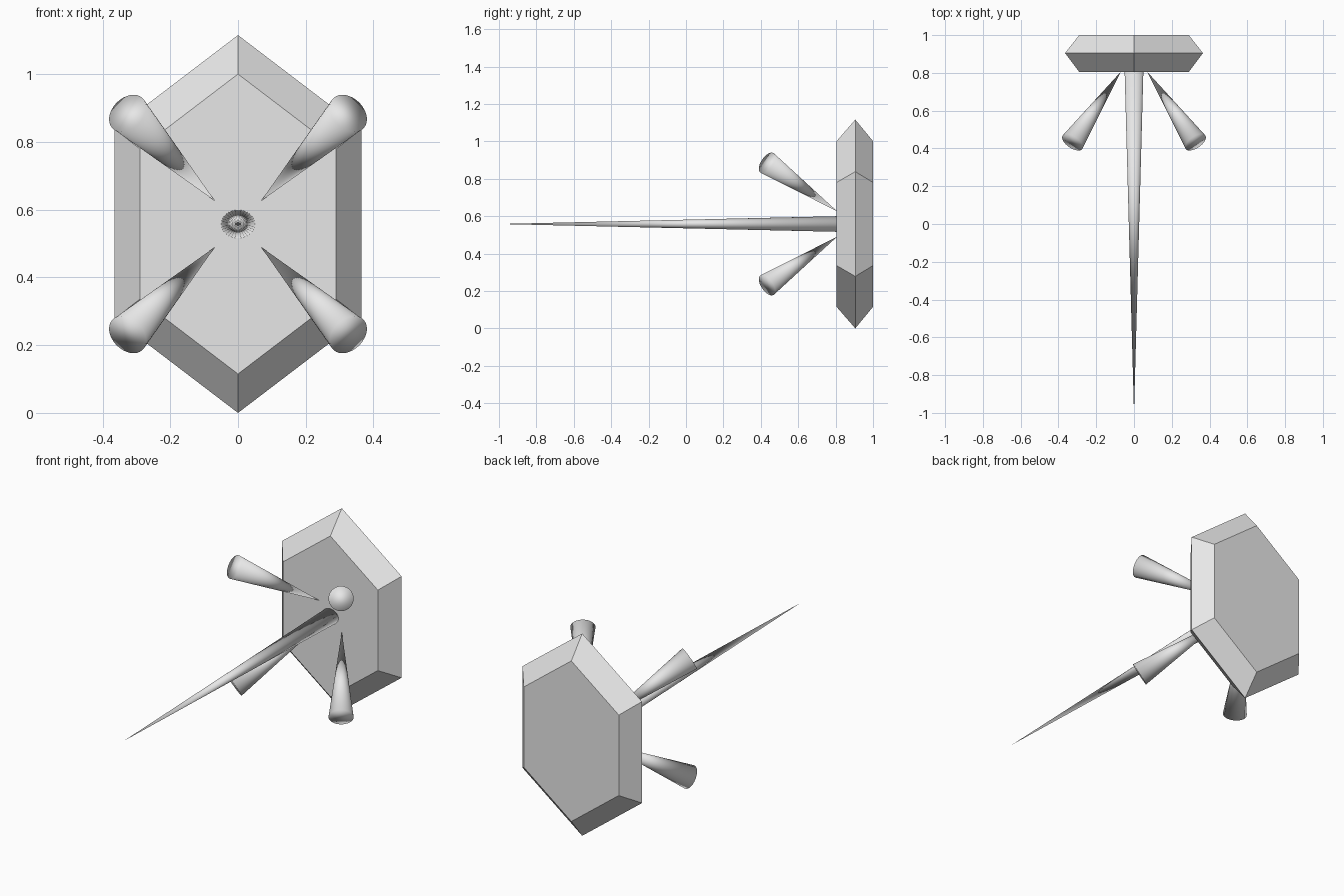
import bpy
import bmesh
import math
from mathutils import Vector, Matrix

if "Cube" in bpy.data.objects:
    bpy.data.objects.remove(bpy.data.objects["Cube"])

MID_Z = 0.558

grey = bpy.data.materials.new("light_grey")
grey.diffuse_color = (0.8, 0.8, 0.8, 1.0)
grey.use_nodes = True
grey.node_tree.nodes["Principled BSDF"].inputs["Base Color"].default_value = grey.diffuse_color


def finish(name, bm, smooth=False):
    bmesh.ops.recalc_face_normals(bm, faces=bm.faces)
    mesh = bpy.data.meshes.new(name)
    bm.to_mesh(mesh)
    bm.free()
    mesh.materials.append(grey)
    for p in mesh.polygons:
        p.use_smooth = smooth
    obj = bpy.data.objects.new(name, mesh)
    bpy.context.collection.objects.link(obj)
    return obj


def cone(name, apex, base, radius, squash=1.0):
    """Smooth pointed cone running from its apex to its capped base."""
    apex, base = Vector(apex), Vector(base)
    axis = apex - base
    bm = bmesh.new()
    bmesh.ops.create_cone(bm, cap_ends=True, segments=32, radius1=radius,
                          radius2=0, depth=axis.length)
    bmesh.ops.remove_doubles(bm, verts=bm.verts, dist=1e-5)
    turn = axis.to_track_quat('Z', 'Y').to_matrix().to_4x4()
    bm.transform(Matrix.Translation((apex + base) / 2) @ turn)
    # Flatten the cross-section vertically where wanted
    for v in bm.verts:
        v.co.z = MID_Z + (v.co.z - MID_Z) * squash
    return finish(name, bm, True)


# Hexagonal back plate, bevelled towards both faces
def hexagon(bm, y, half_width, side_z, tip_z):
    outline = [(0, tip_z), (half_width, side_z), (half_width, -side_z),
               (0, -tip_z), (-half_width, -side_z), (-half_width, side_z)]
    return [bm.verts.new((x, y, MID_Z + z)) for x, z in outline]


bm = bmesh.new()
rings = [hexagon(bm, 0.805, 0.29, 0.222, 0.443),
         hexagon(bm, 0.905, 0.365, 0.28, 0.558),
         hexagon(bm, 1.0, 0.29, 0.222, 0.443)]
bm.faces.new(rings[0])
bm.faces.new(rings[2])
for a, b in zip(rings, rings[1:]):
    for i in range(6):
        j = (i + 1) % 6
        bm.faces.new((a[i], a[j], b[j], b[i]))
finish("back_plate", bm)

# Long central spike, slightly flattened
cone("center_spike", (0, -1.0, MID_Z), (0, 0.82, MID_Z), 0.05, 0.84)

# Four flared prongs, points on the plate and wide ends outward
for side, sx in (("left", -1), ("right", 1)):
    for level, sz in (("lower", -1), ("upper", 1)):
        cone(f"{level}_{side}_prong",
             (sx * 0.068, 0.808, MID_Z + sz * 0.068),
             (sx * 0.326, 0.433, MID_Z + sz * 0.327), 0.063)
